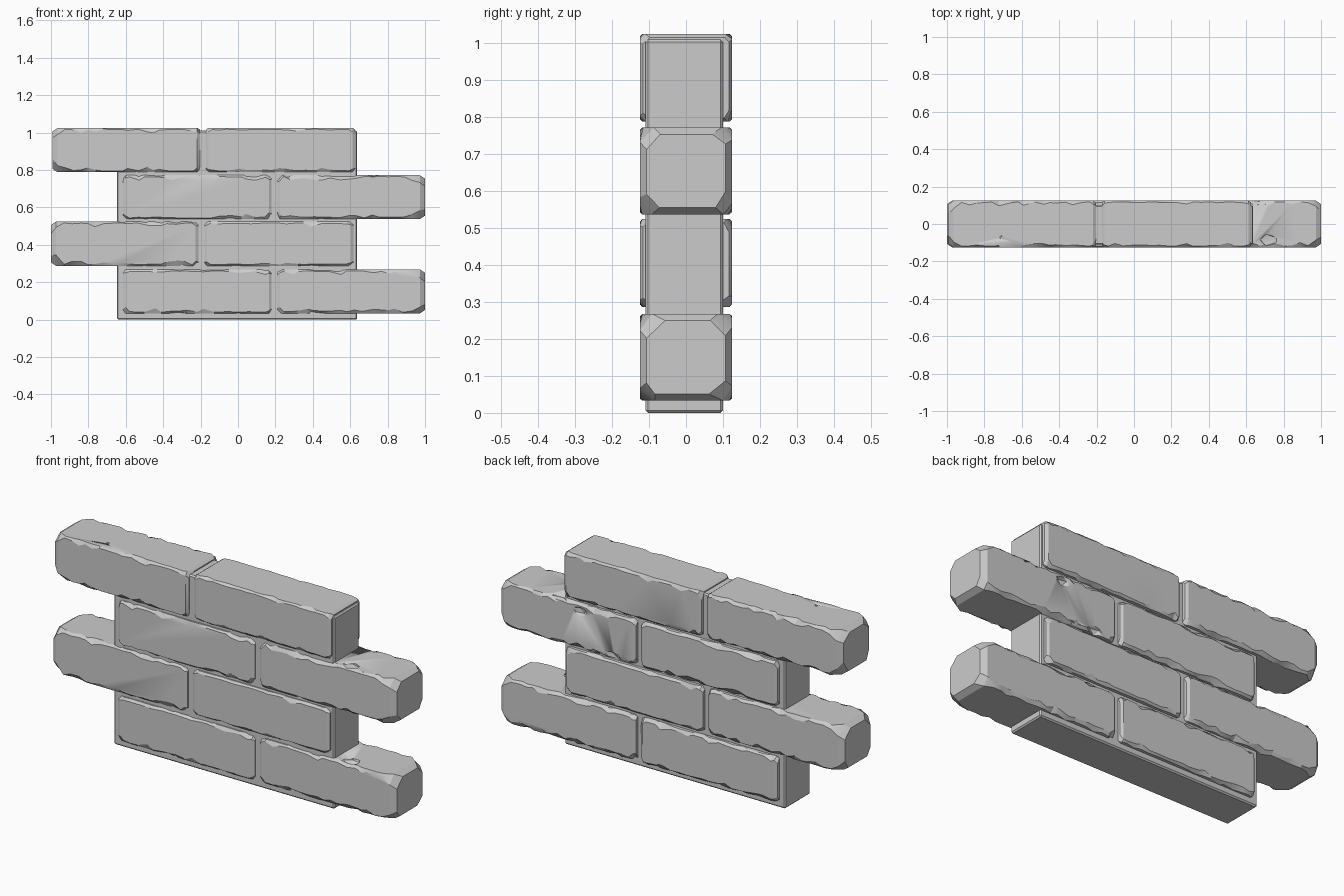
import bpy, bmesh, random
from mathutils import Vector

if "Cube" in bpy.data.objects:
    bpy.data.objects.remove(bpy.data.objects["Cube"])

random.seed(7)


def finish(name, bm, angle=0.4):
    bmesh.ops.recalc_face_normals(bm, faces=bm.faces)
    mesh = bpy.data.meshes.new(name)
    bm.to_mesh(mesh)
    bm.free()
    obj = bpy.data.objects.new(name, mesh)
    bpy.context.collection.objects.link(obj)
    bpy.ops.object.select_all(action='DESELECT')
    obj.select_set(True)
    bpy.context.view_layer.objects.active = obj
    bpy.ops.object.shade_smooth_by_angle(angle=angle)
    return obj


def chamfer(base, wear):
    """Edge bevel size with an occasional deeper bite."""
    size = base * random.uniform(0.6, 1.3)
    if random.random() < wear:
        size += random.uniform(0.006, 0.018)
    return size


def brick(name, x0, x1, z0, z1, wear, worn_end):
    """Lofted octagonal rings: flat faces with irregular worn edges."""
    bm = bmesh.new()
    hy, hz, zc = 0.125, (z1 - z0) / 2, (z0 + z1) / 2
    e0 = 0.028 if worn_end < 0 else 0.014
    e1 = 0.028 if worn_end > 0 else 0.014
    a, b = x0 + e0 * 2.5, x1 - e1 * 2.5
    n = 16
    step = (b - a) / n
    # stations: (x, inset, edge chamfer)
    stations = [(x0, e0 * 0.65, e0 * 1.3), (x0 + e0, 0, e0 * 1.25)]
    for i in range(n + 1):
        jitter = random.uniform(-0.3, 0.3) * step if 0 < i < n else 0
        stations.append((a + i * step + jitter, 0, 0.010))
    stations += [(x1 - e1, 0, e1 * 1.25), (x1, e1 * 0.65, e1 * 1.3)]
    rings = []
    for x, inset, base in stations:
        ring = []
        for sy, sz in ((1, 1), (-1, 1), (-1, -1), (1, -1)):
            y, z = hy - inset, hz - inset
            cy, cz = chamfer(base, wear), chamfer(base, wear)
            pair = [(sy * y, sz * (z - cz)), (sy * (y - cy), sz * z)]
            if sy * sz < 0:
                pair.reverse()
            ring += [bm.verts.new((x, p, zc + q)) for p, q in pair]
        rings.append(ring)
    for r, s in zip(rings, rings[1:]):
        for k in range(8):
            m = (k + 1) % 8
            bm.faces.new((r[k], r[m], s[m], s[k]))
    bm.faces.new(rings[0])
    bm.faces.new(rings[-1])
    bmesh.ops.recalc_face_normals(bm, faces=bm.faces)
    bmesh.ops.dissolve_limit(bm, angle_limit=0.01, verts=bm.verts, edges=bm.edges)
    return finish(name, bm)


def chip(obj, centre, size):
    """Knock a jagged pit out of a brick."""
    bm = bmesh.new()
    bmesh.ops.create_icosphere(bm, subdivisions=1, radius=1)
    for v in bm.verts:
        v.co *= random.uniform(0.75, 1.2)
        v.co = Vector(centre) + v.co * Vector(size)
    cutter = finish("chip_cutter", bm)
    cutter.hide_render = True
    mod = obj.modifiers.new("chip", 'BOOLEAN')
    mod.operation, mod.object, mod.solver = 'DIFFERENCE', cutter, 'EXACT'
    bpy.context.view_layer.objects.active = obj
    bpy.ops.object.modifier_apply(modifier=mod.name)
    bpy.data.objects.remove(cutter)


# mortar core
bm = bmesh.new()
bmesh.ops.create_cube(bm, size=1)
for v in bm.verts:
    v.co = Vector((v.co.x * 1.285 - 0.005, v.co.y * 0.21 - 0.005, v.co.z * 1.01 + 0.505))
bmesh.ops.bevel(bm, geom=bm.edges[:], offset=0.007, segments=1, affect='EDGES')
finish("mortar_core", bm, 0.3)

# four staggered courses of bricks
rows = [(0.033, 0.268), (0.287, 0.524), (0.537, 0.772), (0.788, 1.025)]
bricks = {}
for i, (z0, z1) in enumerate(rows):
    if i % 2 == 0:
        spans = [("left", -0.615, 0.18, 0.25, 0), ("right", 0.21, 1.0, 0.4, 1)]
    else:
        shift = 0.008 if i == 3 else 0
        spans = [("left", -1.0 + shift, -0.212 + shift, 0.35, -1),
                 ("right", -0.18 + shift, 0.618 + shift, 0.12, 0)]
    for side, x0, x1, wear, worn in spans:
        bricks[i, side] = brick(f"brick_row{i + 1}_{side}", x0, x1, z0, z1, wear, worn)

# deeper chips on the damaged bricks
for row, top in ((0, 0.268), (2, 0.772)):
    chip(bricks[row, "right"], (0.72, -0.085, top), (0.055, 0.035, 0.02))
damaged = bricks[2, "right"]
chip(damaged, (0.53, 0.13, 0.735), (0.045, 0.03, 0.032))
chip(damaged, (0.34, 0.13, 0.55), (0.05, 0.03, 0.03))
chip(damaged, (0.45, 0.13, 0.54), (0.04, 0.02, 0.02))
chip(damaged, (0.66, 0.125, 0.775), (0.06, 0.03, 0.015))
chip(bricks[0, "left"], (-0.30, -0.13, 0.03), (0.08, 0.02, 0.02))
chip(bricks[3, "left"], (-0.71, -0.07, 1.025), (0.010, 0.010, 0.008))
